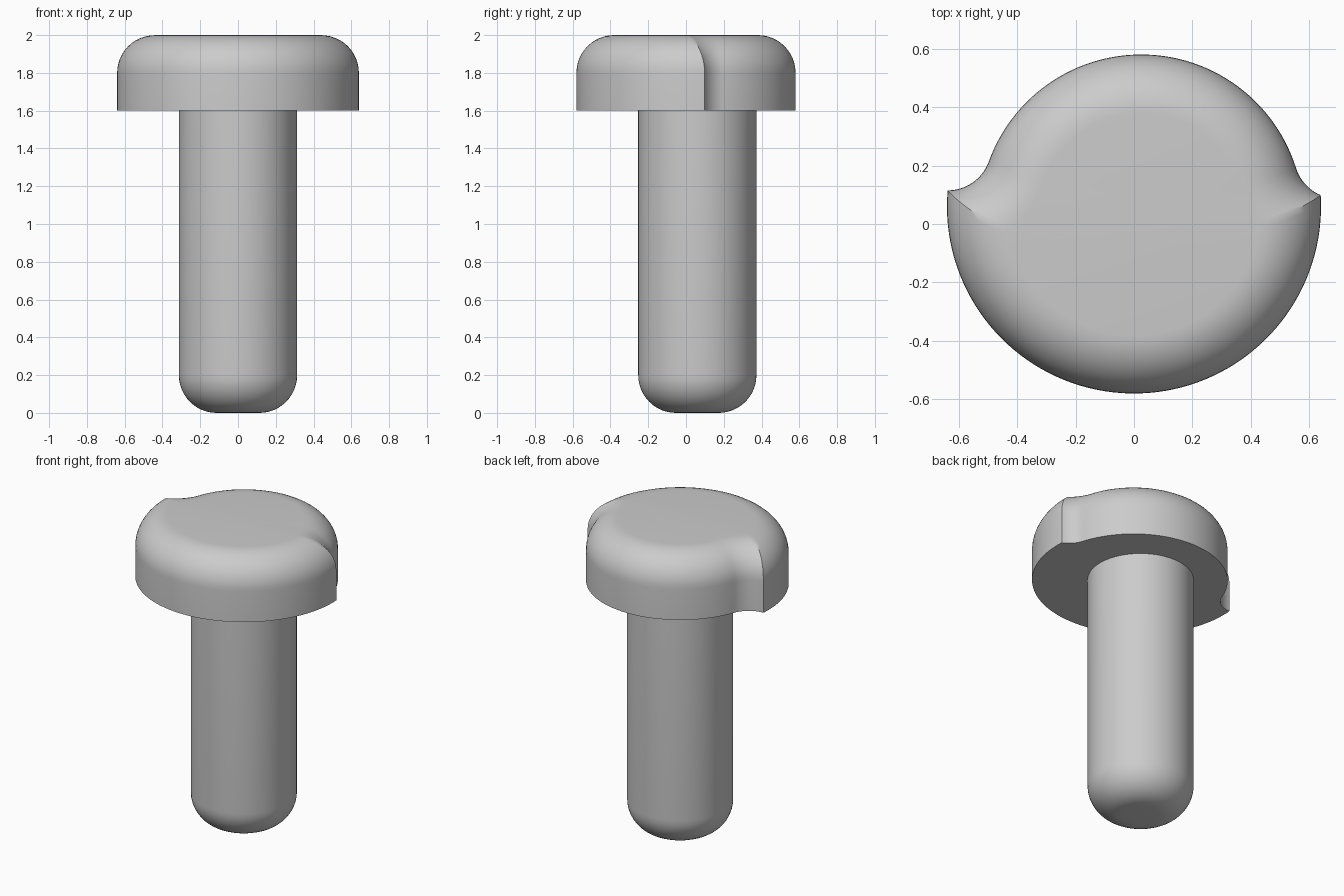
import bpy, bmesh, math
from mathutils import Vector

cube = bpy.data.objects.get("Cube")
if cube:
    bpy.data.objects.remove(cube, do_unlink=True)

grey = bpy.data.materials.new("plain grey")
grey.use_nodes = True
colour = (0.6, 0.6, 0.6, 1)
grey.diffuse_color = colour
grey.node_tree.nodes["Principled BSDF"].inputs["Base Color"].default_value = colour

ROUND = 0.2
FRONT_C, FRONT_R = Vector((0, 0.06)), 0.64
BACK_C, BACK_R = Vector((0.025, 0.025)), 0.555
FILLET_R = 0.15


def arc(c, r, a, b, n):
    """Points from angle a to b, leaving out the last one."""
    return [c + r * Vector((math.cos(a + (b - a) * i / n), math.sin(a + (b - a) * i / n)))
            for i in range(n)]


def angle(p, c):
    return math.atan2(p.y - c.y, p.x - c.x)


def short_arc(c, r, a, b, n):
    b = a + (b - a + math.pi) % (2 * math.pi) - math.pi
    return arc(c, r, a, b, n)


def tip(c, r1, r2, side):
    """Lower crossing of the front circle and a fillet circle."""
    v = c - FRONT_C
    u = v.normalized()
    a = (v.length_squared + r1 * r1 - r2 * r2) / (2 * v.length)
    h = math.sqrt(r1 * r1 - a * a)
    return FRONT_C + u * a + Vector((u.y, -u.x)) * h * side


def head_outline(d):
    """Two joined arcs with hollow fillets, all inset by d."""
    ang_r, ang_l = math.atan2(0.21, 0.667), math.atan2(0.24, -0.663)
    reach = BACK_R + FILLET_R
    c_r, c_l = [BACK_C + reach * Vector((math.cos(a), math.sin(a))) for a in (ang_r, ang_l)]
    fr, ff = FRONT_R - d, FILLET_R + d
    t_r, t_l = tip(c_r, fr, ff, 1), tip(c_l, fr, ff, -1)
    start, end = angle(t_l, FRONT_C), angle(t_r, FRONT_C)
    start, end = start % (2 * math.pi), end % (2 * math.pi)
    if end < start:
        end += 2 * math.pi
    pts = arc(FRONT_C, fr, start, end, 72)
    pts += short_arc(c_r, ff, angle(t_r, c_r), ang_r + math.pi, 14)
    pts += arc(BACK_C, BACK_R - d, ang_r, ang_l, 56)
    pts += short_arc(c_l, ff, ang_l + math.pi, angle(t_l, c_l), 14)
    return pts


def loft(name, rings):
    """Skin a stack of (outline, height) rings and cap both ends."""
    bm = bmesh.new()
    loops = [[bm.verts.new((p.x, p.y, z)) for p in pts] for pts, z in rings]
    n = len(loops[0])
    for lo, hi in zip(loops, loops[1:]):
        for i in range(n):
            j = (i + 1) % n
            bm.faces.new((lo[i], lo[j], hi[j], hi[i]))
    bm.faces.new(loops[0][::-1])
    bm.faces.new(loops[-1])
    bmesh.ops.recalc_face_normals(bm, faces=bm.faces)
    me = bpy.data.meshes.new(name)
    bm.to_mesh(me)
    bm.free()
    me.materials.append(grey)
    ob = bpy.data.objects.new(name, me)
    bpy.context.collection.objects.link(ob)
    bpy.ops.object.select_all(action="DESELECT")
    ob.select_set(True)
    bpy.context.view_layer.objects.active = ob
    bpy.ops.object.shade_smooth_by_angle(angle=math.radians(30))
    return ob


STEPS = 12
curve = [(ROUND * (1 - math.cos(t)), ROUND * math.sin(t))
         for t in (math.pi / 2 * i / STEPS for i in range(STEPS + 1))]

# Head: straight wall, then a rounded top edge
loft("head", [(head_outline(0), 1.6)] + [(head_outline(d), 1.8 + h) for d, h in curve])

# Shaft: rounded lower end, running up into the head
SHAFT_R = 0.313
shaft = [(arc(FRONT_C, SHAFT_R - d, 0, 2 * math.pi, 64), ROUND - h) for d, h in reversed(curve)]
shaft.append((arc(FRONT_C, SHAFT_R, 0, 2 * math.pi, 64), 1.65))
loft("shaft", shaft)
